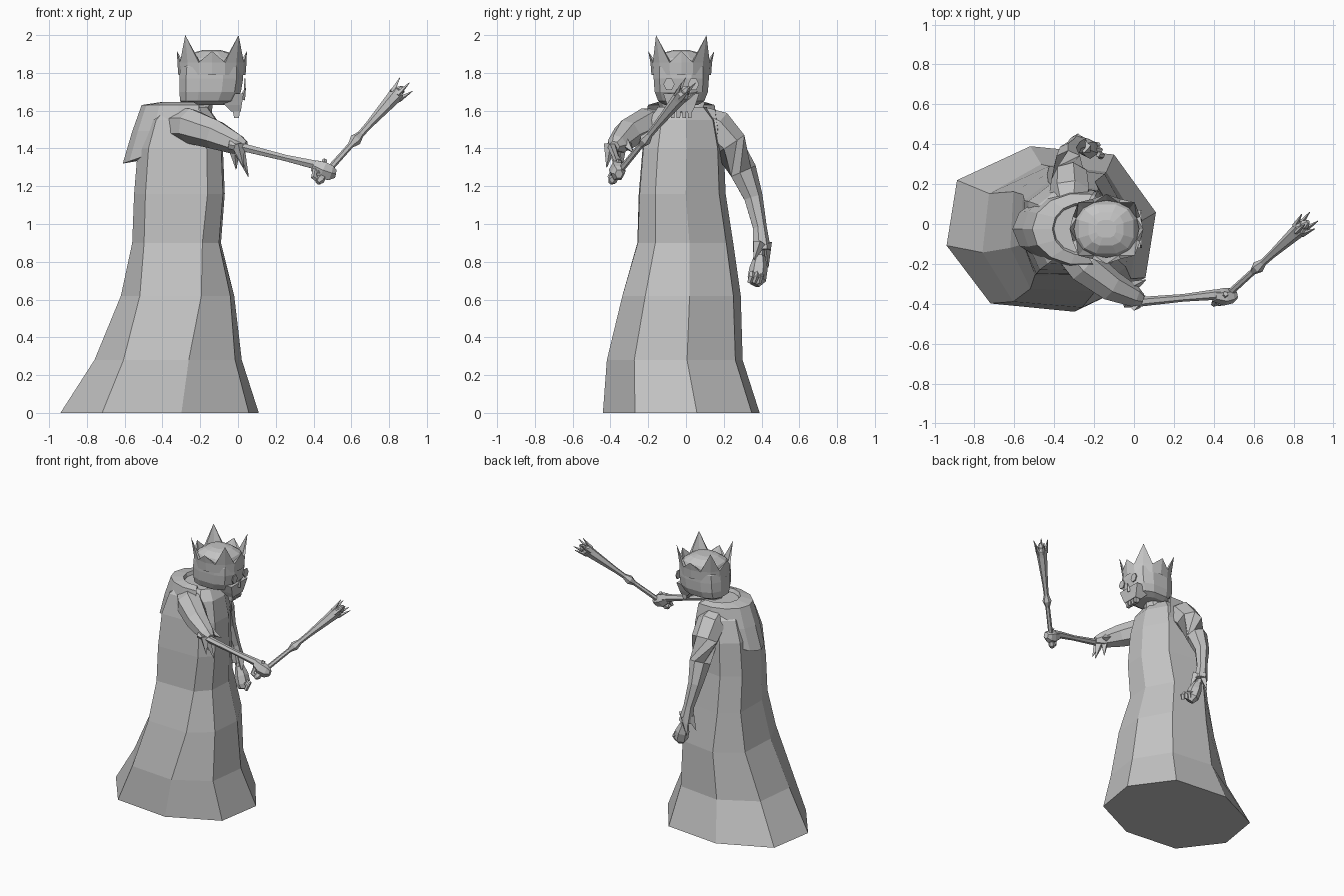
import bpy, math
from mathutils import Vector

if "Cube" in bpy.data.objects:
    bpy.data.objects.remove(bpy.data.objects["Cube"])

grey = bpy.data.materials.new("plain_grey")
grey.diffuse_color = (0.55, 0.55, 0.55, 1)
grey.use_nodes = True
grey.node_tree.nodes["Principled BSDF"].inputs["Base Color"].default_value = grey.diffuse_color


def make(name, verts, faces):
    me = bpy.data.meshes.new(name)
    me.from_pydata([tuple(v) for v in verts], [], faces)
    me.materials.append(grey)
    ob = bpy.data.objects.new(name, me)
    bpy.context.collection.objects.link(ob)
    return ob


def loft(name, rings, closed=True, cap=True):
    """Skin a list of equal-length rings (counter-clockwise, going up)."""
    n = len(rings[0])
    verts = [v for r in rings for v in r]
    faces = []
    for i in range(len(rings) - 1):
        for j in range(n if closed else n - 1):
            k = (j + 1) % n
            faces.append((i * n + j, i * n + k, (i + 1) * n + k, (i + 1) * n + j))
    if cap:
        faces.append(tuple(reversed(range(n))))
        faces.append(tuple(range((len(rings) - 1) * n, len(rings) * n)))
    return make(name, verts, faces)


def tube(name, path, sides=6, flat=1.0):
    """Tube through (x, y, z, radius) points."""
    pts = [Vector(p[:3]) for p in path]
    rings = []
    for i, p in enumerate(pts):
        d = (pts[min(i + 1, len(pts) - 1)] - pts[max(i - 1, 0)]).normalized()
        ref = Vector((0, 0, 1)) if abs(d.z) < 0.85 else Vector((1, 0, 0))
        u = ref.cross(d).normalized()
        v = d.cross(u)
        r = path[i][3]
        rings.append([p + u * r * flat * math.cos(math.tau * k / sides)
                      + v * r * math.sin(math.tau * k / sides) for k in range(sides)])
    return loft(name, rings)


def spike(name, base, tip, r, sides=4):
    return tube(name, [(*base, r), (*tip, 0.002)], sides)


# Robe: uneven octagon, blended from hem shape to chest shape
HEM = [(-1, -.2), (-.9, .59), (-.2, 1), (.6, .9), (1, .2), (.9, -.59), (.22, -1), (-.58, -.9)]
CHEST = [(-1, -.4), (-1, .6), (-.5, 1), (.55, .85), (1, .08), (.96, -.62), (.62, -.98), (-.75, -1)]
robe = []
for z, x0, x1, y0, y1, t in [(0, -.94, .11, -.44, .39, 0), (.28, -.76, .02, -.42, .30, .15),
                             (.62, -.62, -.02, -.34, .29, .5), (.90, -.56, -.09, -.26, .25, .9),
                             (1.16, -.55, -.07, -.25, .21, 1), (1.40, -.53, -.08, -.23, .20, 1),
                             (1.55, -.48, -.11, -.20, .17, 1), (1.62, -.40, -.16, -.15, .11, 1)]:
    robe.append([((x0 + x1) / 2 + (x1 - x0) / 2 * (a[0] * (1 - t) + b[0] * t),
                  (y0 + y1) / 2 + (y1 - y0) / 2 * (a[1] * (1 - t) + b[1] * t), z)
                 for a, b in zip(HEM, CHEST)])
loft("robe", robe)

# Lowered hood hanging over the back
hood = []
for rx, ry, z, droop in [(.22, .16, 1.40, .06), (.34, .19, 1.44, .12), (.29, .20, 1.50, .01),
                         (.24, .18, 1.63, 0), (.14, .13, 1.645, 0), (.12, .10, 1.58, 0)]:
    row = []
    for k in range(9):
        a = math.radians(75 + 210 * k / 8)
        row.append((-.27 + rx * math.cos(a), -.025 + ry * math.sin(a),
                    z - droop * max(0, -math.cos(a))))
    hood.append(row)
loft("hood", hood, closed=False, cap=False)

# Neck
tube("neck", [(-.22, -.025, 1.56, .08), (-.19, -.025, 1.68, .06)], 8)


def oval(z, x0, x1, ry, n=12, p=.75):
    """Slightly squared oval ring."""
    out = []
    for k in range(n):
        a = math.tau * (k + .5) / n
        c, s = math.cos(a), math.sin(a)
        out.append(((x0 + x1) / 2 + (x1 - x0) / 2 * math.copysign(abs(c) ** p, c),
                    -.025 + ry * math.copysign(abs(s) ** p, s), z))
    return out


# Skull
loft("skull", [oval(*r) for r in [(1.63, -.28, -.07, .09), (1.65, -.31, -.01, .125),
                                  (1.70, -.315, .02, .145), (1.77, -.315, .032, .15),
                                  (1.83, -.31, .03, .15), (1.88, -.28, .0, .125),
                                  (1.91, -.23, -.05, .085), (1.92, -.19, -.09, .045)]])


def block(name, sections):
    """Loft of rectangles (z, x0, x1, y0, y1)."""
    return loft(name, [[(x0, y0, z), (x1, y0, z), (x1, y1, z), (x0, y1, z)]
                       for z, x0, x1, y0, y1 in sections])


# Face: jaw, teeth, nose, eyes
block("jaw", [(1.595, -.035, .015, -.085, .035), (1.63, -.07, .02, -.10, .05),
              (1.69, -.12, .03, -.12, .07)])
for k in range(4):
    y = -.07 + .03 * k
    block("tooth", [(1.56, -.02, .005, y - .009, y + .009), (1.61, -.03, .012, y - .012, y + .012)])
spike("nose", (.02, -.025, 1.66), (.04, -.025, 1.72), .018)
for y in (-.09, .04):
    loft("eye", [[(x, y + .03 * math.cos(math.tau * k / 6), 1.74 + .034 * math.sin(math.tau * k / 6))
                  for k in range(6)] for x in (.031, .039)])

# Crown: flared band, four tall corner points and small points between
N = 16
lo, hi, inner = [], [], []
CX, CY = -.138, -.025
for k in range(N):
    a = math.tau * k / N
    c, s = math.cos(a), math.sin(a)
    lo.append((CX + .178 * c, CY + .158 * s, 1.79))
    hi.append((CX + .183 * c, CY + .163 * s, 1.855))
    inner.append((CX + .163 * c, CY + .143 * s, 1.855))
loft("crown_band", [lo, hi, inner], cap=False)
for k in range(N):
    if k % 2 and k % 4 != 2:
        continue
    a = math.tau * k / N
    tall = k % 4 == 2
    r = 1.08 if tall else 1.0
    tip = (CX + .185 * r * math.cos(a), CY + .175 * r * math.sin(a), 2.0 if tall else 1.915)
    p, q = (k - 1) % N, (k + 1) % N
    make("crown_point", [hi[p], hi[k], hi[q], inner[q], inner[k], inner[p], tip],
         [(0, 1, 6), (1, 2, 6), (2, 3, 6), (3, 4, 6), (4, 5, 6), (5, 0, 6)])

# Raised arm: sleeve, torn cuff, bony forearm, hand
tube("raised_sleeve", [(-.34, -.10, 1.52, .09), (-.25, -.21, 1.52, .095), (-.12, -.31, 1.475, .08),
                       (.0, -.365, 1.42, .055), (.04, -.38, 1.41, .03)], 7)
for b, t in [((.0, -.38, 1.41), (.055, -.36, 1.25)), ((-.02, -.35, 1.41), (-.01, -.34, 1.29)),
             ((.0, -.40, 1.42), (.03, -.42, 1.30)), ((-.02, -.32, 1.43), (.06, -.28, 1.38))]:
    spike("torn_cuff", b, t, .035)
tube("raised_forearm", [(-.05, -.395, 1.42, .025), (.03, -.39, 1.405, .024), (.25, -.37, 1.35, .019),
                        (.40, -.355, 1.315, .026), (.44, -.355, 1.30, .03)], 6)
tube("raised_hand", [(.40, -.36, 1.31, .035), (.45, -.365, 1.285, .052), (.49, -.36, 1.27, .045),
                     (.515, -.355, 1.265, .025)], 6, .85)
for k in range(3):
    f = k / 2
    tube("raised_finger", [(.44 + .05 * f, -.385 + .03 * f, 1.22 + .05 * f, .014),
                           (.40 + .05 * f, -.40 + .03 * f, 1.25 + .05 * f, .016),
                           (.41 + .05 * f, -.38 + .03 * f, 1.29 + .05 * f, .014)], 5)

# Wand with a knot and a forked head
A, D = Vector((.42, -.40, 1.22)), Vector((.44, .40, .49))
tube("wand", [(*(A + D * t), r) for t, r in [(0, .015), (.03, .026), (.08, .017), (.40, .016),
                                             (.46, .032), (.52, .018), (.62, .02), (.90, .036),
                                             (.96, .042), (.98, .025)]], 6)
d = D.normalized()
u = Vector((0, 0, 1)).cross(d).normalized()
v = d.cross(u)
for k in range(5):
    a = math.tau * k / 5 + .3
    o = u * math.cos(a) + v * math.sin(a)
    spike("wand_prong", A + D * .93 + o * .028, A + D * 1.05 + o * .052, .016)
tube("wand_core", [(*(A + D * .95), .02), (*(A + D * 1.0), .024), (*(A + D * 1.03), .01)], 6)

# Hanging arm: sleeve, cuff, hand
tube("hanging_sleeve", [(-.32, .07, 1.56, .07), (-.32, .15, 1.51, .105), (-.32, .23, 1.42, .095),
                        (-.33, .30, 1.28, .075), (-.33, .355, 1.14, .052), (-.30, .39, .98, .038),
                        (-.28, .40, .86, .05)], 7)
for b, t in [((-.28, .42, .90), (-.31, .435, .77)), ((-.31, .39, .90), (-.35, .38, .80)),
             ((-.25, .39, .90), (-.22, .36, .81))]:
    spike("hanging_cuff", b, t, .035)
tube("hanging_forearm", [(-.29, .395, .92, .022), (-.26, .39, .80, .024)], 6)
tube("hanging_hand", [(-.26, .39, .83, .03), (-.24, .385, .77, .048), (-.22, .375, .71, .05),
                      (-.21, .36, .68, .03)], 6)
for k in range(3):
    tube("hanging_finger", [(-.22 + .02 * k, .40 - .025 * k, .74, .016),
                            (-.18 + .01 * k, .395 - .025 * k, .72, .016),
                            (-.19 + .01 * k, .385 - .025 * k, .69, .013)], 5)
